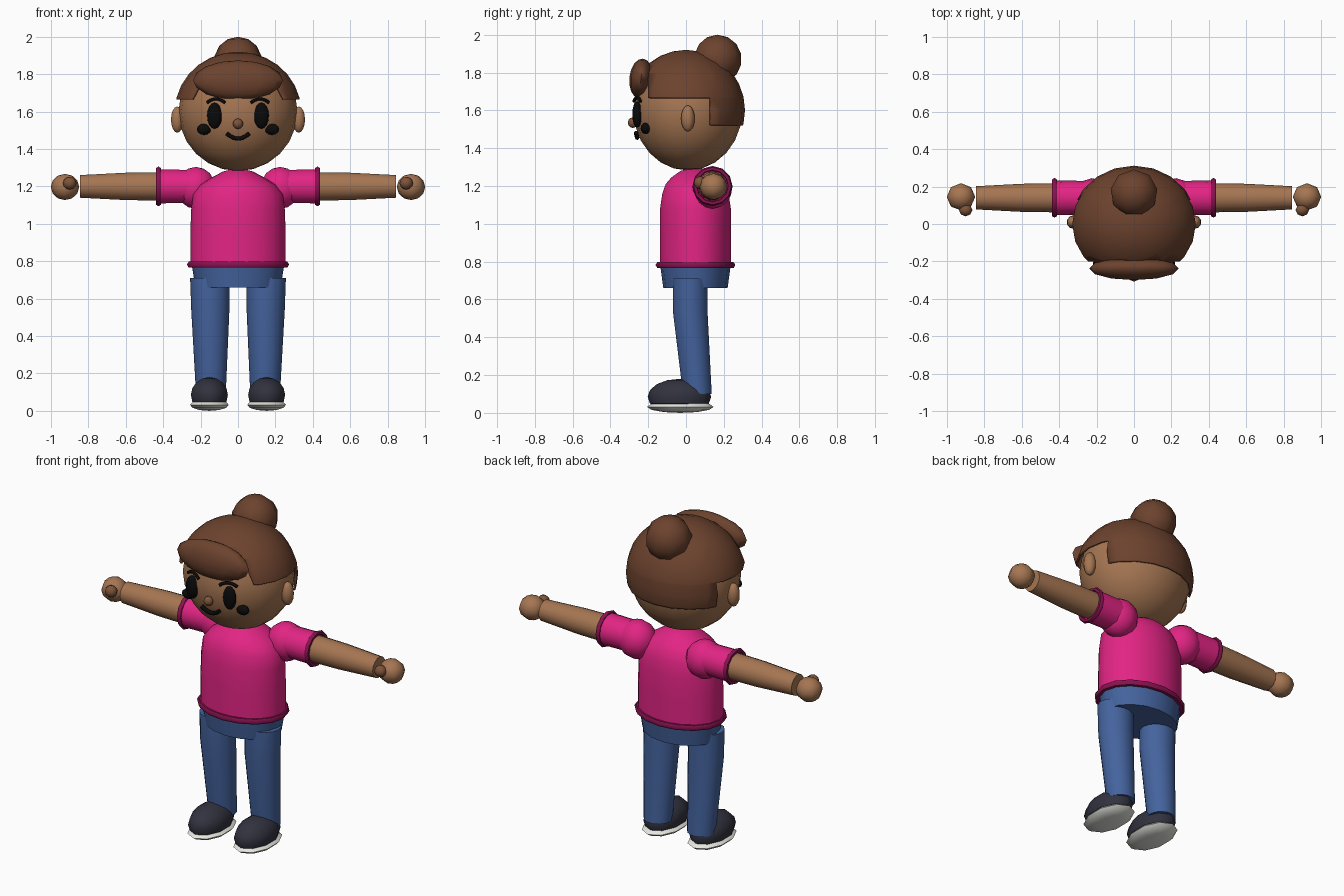
import bpy, bmesh, math
from mathutils import Vector, Matrix

cube = bpy.data.objects.get("Cube")
if cube:
    bpy.data.objects.remove(cube, do_unlink=True)


def material(name, rgb):
    m = bpy.data.materials.new(name)
    m.use_nodes = True
    m.diffuse_color = (*rgb, 1)
    m.node_tree.nodes["Principled BSDF"].inputs["Base Color"].default_value = (*rgb, 1)
    return m


SKIN = material("skin", (0.38, 0.18, 0.085))
DARK_SKIN = material("dark skin", (0.21, 0.088, 0.043))
HAIR = material("brown hair", (0.15, 0.055, 0.027))
SHIRT = material("pink shirt", (0.76, 0.018, 0.23))
TRIM = material("dark pink trim", (0.25, 0.006, 0.08))
DENIM = material("blue denim", (0.058, 0.125, 0.34))
SHOE = material("dark shoe", (0.032, 0.032, 0.05))
SOLE = material("white sole", (0.8, 0.8, 0.75))
BLACK = material("black", (0.003, 0.003, 0.003))


def finish(name, bm, mat):
    bmesh.ops.recalc_face_normals(bm, faces=bm.faces)
    mesh = bpy.data.meshes.new(name)
    bm.to_mesh(mesh)
    bm.free()
    mesh.materials.append(mat)
    ob = bpy.data.objects.new(name, mesh)
    bpy.context.collection.objects.link(ob)
    bpy.ops.object.select_all(action="DESELECT")
    ob.select_set(True)
    bpy.context.view_layer.objects.active = ob
    bpy.ops.object.shade_smooth_by_angle(angle=math.radians(60))
    return ob


def ball_mesh(center, radii, segs, rings, tilt=0):
    bm = bmesh.new()
    bmesh.ops.create_uvsphere(bm, u_segments=segs, v_segments=rings, radius=1)
    bm.transform(Matrix.Translation(center) @ Matrix.Rotation(tilt, 4, "X")
                 @ Matrix.Diagonal((*radii, 1)))
    return bm


def ball(name, center, radii, mat, segs=10, rings=8, tilt=0, floor=None):
    bm = ball_mesh(center, radii, segs, rings, tilt)
    if floor is not None:
        for v in bm.verts:
            v.co.z = max(v.co.z, floor)
    return finish(name, bm, mat)


def loft(name, rings, mat, axis="Z", segs=14):
    """Skin elliptical rings given as (centre, radius a, radius b)."""
    bm = bmesh.new()
    loops = []
    for center, a, b in rings:
        loop = []
        for i in range(segs):
            t = math.tau * i / segs
            c, s = a * math.cos(t), b * math.sin(t)
            offset = (c, s, 0) if axis == "Z" else (0, c, s)
            loop.append(bm.verts.new(Vector(center) + Vector(offset)))
        loops.append(loop)
    for low, high in zip(loops, loops[1:]):
        for i in range(segs):
            j = (i + 1) % segs
            bm.faces.new((low[i], low[j], high[j], high[i]))
    bm.faces.new(loops[0])
    bm.faces.new(loops[-1])
    return finish(name, bm, mat)


def band(name, center, a, b, thick, mat, axis="Z", segs=14):
    """Elliptical ring with a round section."""
    bm = bmesh.new()
    loops = []
    for i in range(segs):
        t = math.tau * i / segs
        loop = []
        for k in range(6):
            p = math.tau * k / 6
            c = (a + thick * math.cos(p)) * math.cos(t)
            s = (b + thick * math.cos(p)) * math.sin(t)
            h = thick * math.sin(p)
            offset = (c, s, h) if axis == "Z" else (h, c, s)
            loop.append(bm.verts.new(Vector(center) + Vector(offset)))
        loops.append(loop)
    for i in range(segs):
        one, two = loops[i], loops[(i + 1) % segs]
        for k in range(6):
            j = (k + 1) % 6
            bm.faces.new((one[k], two[k], two[j], one[j]))
    return finish(name, bm, mat)


HEAD = Vector((0, 0.01, 1.6))
HEAD_R = Vector((0.318, 0.288, 0.318))


def on_face(x, z, lift=0.0):
    d = 1 - (x / HEAD_R.x) ** 2 - ((z - HEAD.z) / HEAD_R.z) ** 2
    return Vector((x, HEAD.y - HEAD_R.y * math.sqrt(max(d, 0)) - lift, z))


def face_line(name, x0, x1, z, bow, thick, lift):
    """Curved stroke following the face."""
    curve = bpy.data.curves.new(name, "CURVE")
    curve.dimensions = "3D"
    curve.bevel_depth = thick
    curve.bevel_resolution = 1
    curve.use_fill_caps = True
    spline = curve.splines.new("POLY")
    spline.points.add(6)
    for i, p in enumerate(spline.points):
        t = i / 6
        x = x0 + (x1 - x0) * t
        p.co = (*on_face(x, z + bow * (1 - (2 * t - 1) ** 2), lift), 1)
    curve.materials.append(BLACK)
    bpy.context.collection.objects.link(bpy.data.objects.new(name, curve))


# Head and face centre
ball("head", HEAD, HEAD_R, SKIN, 20, 12)
ball("nose", on_face(0, 1.535, 0.01), (0.028, 0.026, 0.028), DARK_SKIN, 8, 6)
face_line("mouth", -0.06, 0.06, 1.483, -0.028, 0.012, 0.012)

# Hair cap: ellipsoid shell trimmed along the face, sides and nape
bm = ball_mesh((0, 0, 1.6), (0.338, 0.312, 0.32), 20, 14)
FRONT, SIDE, BROW, NAPE = -0.2, 0.13, 1.665, 1.52
for co, no in (((0, FRONT, 0), (0, 1, 0)), ((0, SIDE, 0), (0, 1, 0)),
               ((0, 0, BROW), (0, 0, 1)), ((0, 0, NAPE), (0, 0, 1))):
    bmesh.ops.bisect_plane(bm, geom=bm.verts[:] + bm.edges[:] + bm.faces[:],
                           plane_co=co, plane_no=no)
cut = []
for f in bm.faces:
    c = f.calc_center_median()
    if c.y < FRONT or c.z < NAPE or (c.y < SIDE and c.z < BROW):
        cut.append(f)
bmesh.ops.delete(bm, geom=cut, context="FACES")
cap = finish("hair_cap", bm, HAIR)
shell = cap.modifiers.new("thickness", "SOLIDIFY")
shell.thickness = 0.012
shell.offset = -1
ball("hair_fringe", (0, -0.238, 1.768), (0.24, 0.062, 0.106), HAIR, 12, 8, tilt=-0.1)
ball("hair_bun", (0, 0.165, 1.87), (0.13, 0.13, 0.13), HAIR, 9, 7)

# Shirt body, hem and hips
Y = 0.05
shirt = [(0.78, 0.255, 0.19), (0.95, 0.255, 0.19), (1.08, 0.25, 0.19), (1.16, 0.24, 0.178),
         (1.21, 0.2, 0.16), (1.245, 0.145, 0.13), (1.28, 0.08, 0.08), (1.295, 0.02, 0.02)]
loft("shirt_body", [((0, Y, z), a, b) for z, a, b in shirt], SHIRT, segs=18)
band("shirt_hem", (0, Y, 0.782), 0.255, 0.193, 0.018, TRIM, segs=16)
loft("hips", [((0, Y, 0.66), 0.228, 0.17), ((0, Y, 0.785), 0.248, 0.187)], DENIM, segs=16)

# Paired parts
for side, s in (("left", 1), ("right", -1)):
    ball(side + "_eye", on_face(s * 0.125, 1.578, 0.004), (0.04, 0.026, 0.07), BLACK, 12, 8)
    ball(side + "_cheek", on_face(s * 0.182, 1.505, 0.004), (0.04, 0.026, 0.03), BLACK, 10, 6)
    face_line(side + "_brow", s * 0.07, s * 0.165, 1.648, 0.02, 0.009, 0.008)
    ball(side + "_ear", (s * 0.325, 0.01, 1.557), (0.035, 0.036, 0.07), SKIN)

    # Arm
    def arm(x, r):
        return ((s * x, 0.14, 1.2), r, r)
    ball(side + "_shoulder", (s * 0.225, 0.14, 1.192), (0.11, 0.105, 0.112), SHIRT)
    loft(side + "_sleeve", [arm(0.22, 0.09), arm(0.43, 0.093)], SHIRT, "X")
    band(side + "_cuff", (s * 0.425, 0.14, 1.2), 0.092, 0.092, 0.014, TRIM, "X", 12)
    loft(side + "_forearm", [arm(0.4, 0.078), arm(0.6, 0.075), arm(0.845, 0.062)], SKIN, "X")
    ball(side + "_hand", (s * 0.925, 0.145, 1.197), (0.076, 0.073, 0.07), SKIN, 8, 6)
    ball(side + "_thumb", (s * 0.9, 0.075, 1.217), (0.036, 0.034, 0.034), DARK_SKIN, 8, 6)

    # Leg and shoe
    loft(side + "_leg", [((s * 0.145, 0.06, 0.1), 0.08, 0.078),
                         ((s * 0.148, 0.022, 0.54), 0.102, 0.094),
                         ((s * 0.15, 0.022, 0.71), 0.106, 0.094)], DENIM)
    ball(side + "_shoe", (s * 0.153, -0.035, 0.085), (0.104, 0.168, 0.095), SHOE, 10, 8, floor=0.045)
    ball(side + "_sole", (s * 0.153, -0.03, 0.032), (0.109, 0.176, 0.032), SOLE, 10, 6)
